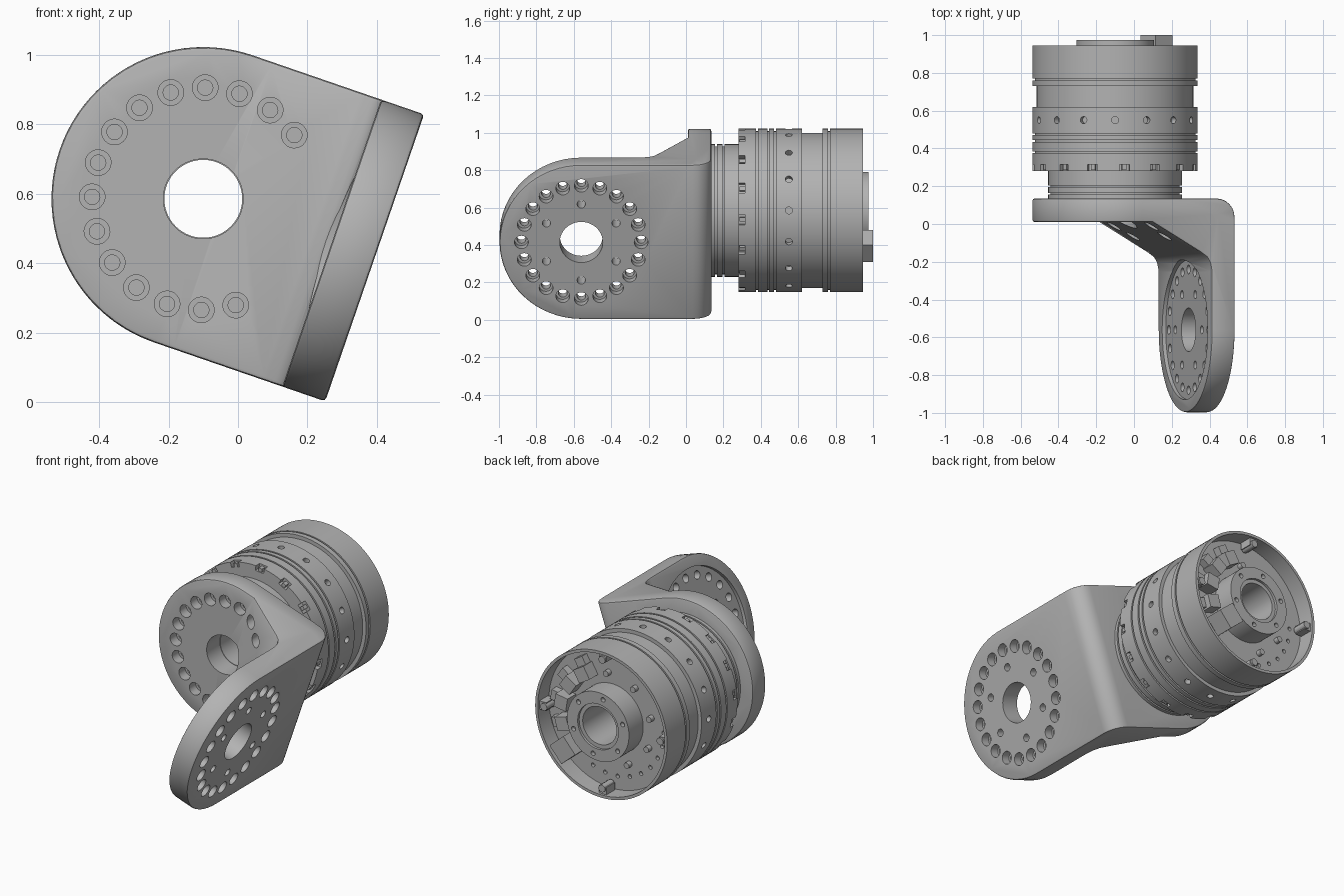
import bpy, bmesh, math
from mathutils import Matrix, Vector

if "Cube" in bpy.data.objects:
    bpy.data.objects.remove(bpy.data.objects["Cube"])

TILT = math.radians(19)
PLACE = Matrix.Translation((-0.1, 0, 0.585)) @ Matrix.Rotation(TILT, 4, 'Y')
R = 0.437            # shared radius of bracket ends and housing
ARM_Y = -0.56        # centre of the arm's round end
ARM_IN, ARM_OUT = 0.391, 0.522
FLOOR = 0.84         # floor of the open rear

grey = bpy.data.materials.new("machined_grey")
grey.use_nodes = True
colour = (0.45, 0.45, 0.45, 1)
grey.diffuse_color = colour
grey.node_tree.nodes["Principled BSDF"].inputs["Base Color"].default_value = colour


def make(name, bm):
    bmesh.ops.recalc_face_normals(bm, faces=bm.faces)
    mesh = bpy.data.meshes.new(name)
    bm.to_mesh(mesh)
    bm.free()
    ob = bpy.data.objects.new(name, mesh)
    bpy.context.scene.collection.objects.link(ob)
    mesh.materials.append(grey)
    return ob


def activate(ob):
    bpy.ops.object.select_all(action='DESELECT')
    ob.select_set(True)
    bpy.context.view_layer.objects.active = ob


def boolean(ob, bm, operation='DIFFERENCE'):
    cutter = make("cutter", bm)
    cutter.hide_render = True
    mod = ob.modifiers.new("cut", 'BOOLEAN')
    mod.object, mod.operation, mod.solver = cutter, operation, 'EXACT'
    activate(ob)
    bpy.ops.object.modifier_apply(modifier=mod.name)
    bpy.data.objects.remove(cutter)


def finish(ob):
    ob.data.transform(PLACE)
    activate(ob)
    bpy.ops.object.shade_smooth_by_angle(angle=math.radians(35))


def prism(points, direction):
    """Solid made by pushing a flat outline along a direction."""
    bm = bmesh.new()
    face = bm.faces.new([bm.verts.new(p) for p in points])
    out = bmesh.ops.extrude_face_region(bm, geom=[face])
    moved = [v for v in out["geom"] if isinstance(v, bmesh.types.BMVert)]
    bmesh.ops.translate(bm, verts=moved, vec=direction)
    return bm


def drill(bm, start, end, radius, segments=24):
    start, end = Vector(start), Vector(end)
    axis = end - start
    turn = axis.to_track_quat('Z', 'Y').to_matrix().to_4x4()
    bmesh.ops.create_cone(bm, cap_ends=True, segments=segments, radius1=radius,
                          radius2=radius, depth=axis.length,
                          matrix=Matrix.Translation((start + end) / 2) @ turn)


def block(bm, centre, size, angle=0):
    m = Matrix.Translation(centre) @ Matrix.Rotation(-angle, 4, 'Y') @ Matrix.Diagonal((*size, 1))
    bmesh.ops.create_cube(bm, size=1, matrix=m)


def polar(r, angle, y=0):
    return Vector((r * math.cos(angle), y, r * math.sin(angle)))


def half_round(steps=32):
    """Semicircle bulging to negative, as (along, across) pairs."""
    return [(-R * math.sin(math.pi * i / steps), R * math.cos(math.pi * i / steps))
            if 0 < i < steps else (0, R if i == 0 else -R) for i in range(steps + 1)]


# Bracket: angled section with a sloping web, trimmed to round ends
corner = [(ARM_OUT - 0.1 + 0.1 * math.sin(a), 0.035 + 0.1 * math.cos(a))
          for a in (math.radians(15 * i) for i in range(7))]
section = [(-0.6, 0.135)] + corner + [
    (ARM_OUT, -1.1), (ARM_IN, -1.1), (ARM_IN, -0.25), (0.382, -0.205),
    (0.365, -0.175), (0.33, -0.15), (0.06, 0.01), (-0.6, 0.01)]
bracket = make("bracket", prism([(u, y, -0.6) for u, y in section], (0, 0, 1.2)))
plate_outline = [(a, -2, c) for a, c in half_round()] + [(1, -2, -R), (1, -2, R)]
boolean(bracket, prism(plate_outline, (0, 4, 0)), 'INTERSECT')
arm_outline = [(-2, ARM_Y + a, c) for a, c in half_round()] + [(-2, 1, -R), (-2, 1, R)]
boolean(bracket, prism(arm_outline, (4, 0, 0)), 'INTERSECT')
bevel = bracket.modifiers.new("edges", 'BEVEL')
bevel.width, bevel.segments = 0.012, 2
bevel.limit_method, bevel.angle_limit = 'ANGLE', math.radians(50)
activate(bracket)
bpy.ops.object.modifier_apply(modifier=bevel.name)

# Bolt circles: wide pockets first, then through holes and bores
pockets, holes = bmesh.new(), bmesh.new()
for k in range(20):
    a = k * math.tau / 20
    p = polar(0.32, a)
    if 3 <= k <= 17:
        drill(pockets, p + Vector((0, -0.3, 0)), p + Vector((0, 0.07, 0)), 0.037)
        drill(holes, p + Vector((0, -0.3, 0)), p + Vector((0, 0.2, 0)), 0.022)
    y, z = ARM_Y + p.x, p.z
    drill(pockets, (0.47, y, z), (0.6, y, z), 0.037)
    drill(holes, (0.3, y, z), (0.6, y, z), 0.024)
for k in range(6):
    p = polar(0.215, math.pi / 2 + k * math.tau / 6)
    drill(holes, (0.3, ARM_Y + p.x, p.z), (0.6, ARM_Y + p.x, p.z), 0.022)
drill(pockets, (0.3, ARM_Y, 0), (ARM_IN + 0.02, ARM_Y, 0), 0.37, 64)
drill(holes, (0.3, ARM_Y, 0), (0.6, ARM_Y, 0), 0.115, 48)
drill(holes, (0, -0.3, 0), (0, 0.2, 0), 0.115, 48)
boolean(bracket, pockets)
boolean(bracket, holes)
finish(bracket)

# Housing: turned body of stacked bands, each (radius, end), with an open rear
bands = [(0.355, 0.155), (0.342, 0.165), (0.355, 0.195), (0.342, 0.205), (0.355, 0.28),
         (R, 0.375), (0.425, 0.385), (R, 0.435), (0.425, 0.445), (R, 0.47),
         (0.425, 0.48), (R, 0.62), (0.415, 0.73), (R, 0.76), (0.425, 0.77), (R, 0.945)]
profile, y = [(0.112, 0.135)], 0.135
for r, end in bands:
    profile += [(r, y), (r, end)]
    y = end
profile += [(0.42, y), (0.42, FLOOR), (0.205, FLOOR), (0.205, 0.975),
            (0.135, 0.975), (0.135, 0.96), (0.112, 0.96)]
bm = bmesh.new()
STEPS = 96
rings = [[bm.verts.new(polar(r, i * math.tau / STEPS, y)) for i in range(STEPS)]
         for r, y in profile]
for ring, after in zip(rings, rings[1:] + rings[:1]):
    for i in range(STEPS):
        j = (i + 1) % STEPS
        bm.faces.new((ring[i], ring[j], after[j], after[i]))
housing = make("housing", bm)

# Housing cuts: side screw holes, front notches, rear holes
cuts = bmesh.new()
for k in range(16):
    a = k * math.tau / 16 + TILT
    drill(cuts, polar(0.405, a, 0.55), polar(0.5, a, 0.55), 0.019, 12)
    b = a - math.radians(6.5)
    block(cuts, polar(R, b, 0.285), (0.06, 0.06, 0.055), b)
for k in range(9):
    a = TILT + math.radians(180 + 14 * k)
    drill(cuts, polar(0.34, a, FLOOR - 0.02), polar(0.34, a, 0.9), 0.012, 12)
for k in range(6):
    a = k * math.tau / 6
    drill(cuts, polar(0.172, a, 0.95), polar(0.172, a, 1), 0.014, 12)
boolean(housing, cuts)
finish(housing)

# Small blocks beside the front notches
bm = bmesh.new()
for k in range(16):
    b = k * math.tau / 16 + TILT - math.radians(6.5)
    block(bm, polar(0.415, b, 0.3), (0.025, 0.03, 0.022), b)
finish(make("notch_keys", bm))

# Rear cover screws on the inner rim
bm = bmesh.new()
for k in range(4):
    a = TILT + k * math.pi / 2
    block(bm, polar(0.4, a, 0.89), (0.05, 0.08, 0.05), a)
    drill(bm, polar(0.385, a, 0.85), polar(0.385, a, 0.94), 0.022, 12)
finish(make("rim_screws", bm))

# Connectors around the rear boss, the lowest one standing tallest
bm = bmesh.new()
for k in range(5):
    a = TILT + math.radians(-41 + 25 * k)
    top = 1.0 if k == 0 else 0.92
    wide = 0.12 if k == 0 else 0.08
    block(bm, polar(0.29, a, (FLOOR + top) / 2), (wide, top - FLOOR, wide), a)
    block(bm, polar(0.35, a, FLOOR + 0.02), (0.06, 0.05, 0.06), a)
finish(make("rear_connectors", bm))

# Little standoffs on the rear floor
bm = bmesh.new()
for k in range(5):
    a = TILT + math.radians(85 + 40 * k)
    drill(bm, polar(0.27, a, FLOOR - 0.01), polar(0.27, a, FLOOR + 0.03), 0.018, 12)
finish(make("floor_standoffs", bm))
